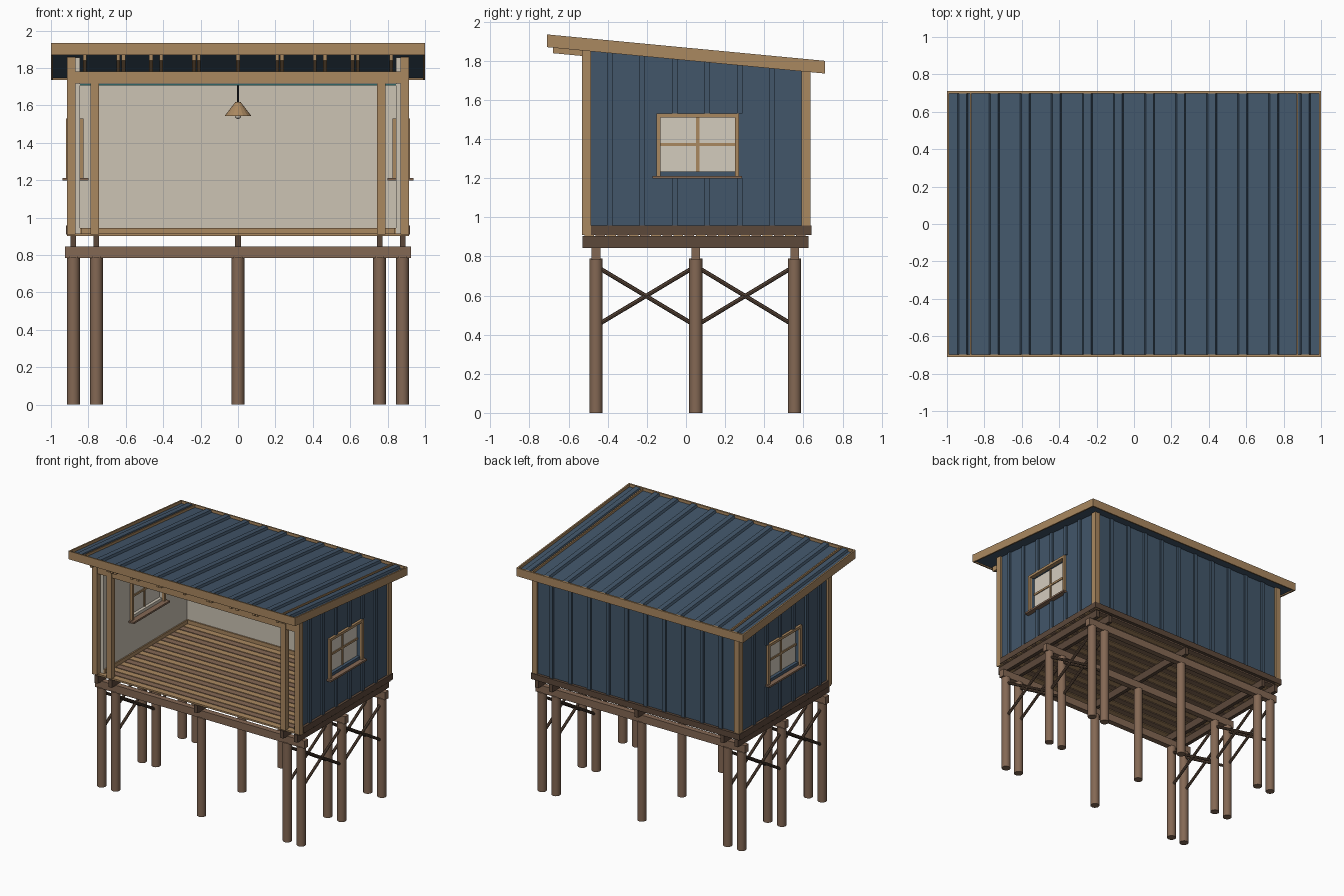
import bpy, bmesh, math
from mathutils import Vector, Matrix

if "Cube" in bpy.data.objects:
    bpy.data.objects.remove(bpy.data.objects["Cube"])


def material(name, rgb):
    lin = [((c / 255 + 0.055) / 1.055) ** 2.4 for c in rgb] + [1]
    m = bpy.data.materials.new(name)
    m.use_nodes = True
    m.diffuse_color = lin
    m.node_tree.nodes["Principled BSDF"].inputs["Base Color"].default_value = lin
    return m


NAVY = material("navy metal", (66, 86, 106))
TAN = material("tan timber", (170, 136, 96))
BROWN = material("brown timber", (132, 104, 84))
DARK = material("dark timber", (92, 72, 58))
BEIGE = material("beige lining", (204, 195, 180))
GLASS = material("pale glass", (212, 204, 190))
TEAL = material("teal ceiling", (80, 160, 160))
BLACK = material("dark cord", (45, 42, 42))

SIDES = (-1, 1)


def roof(y):
    return 1.867 - 0.095 * y


def finish(name, bm, mat):
    bmesh.ops.recalc_face_normals(bm, faces=bm.faces)
    me = bpy.data.meshes.new(name)
    bm.to_mesh(me)
    bm.free()
    me.materials.append(mat)
    ob = bpy.data.objects.new(name, me)
    bpy.context.collection.objects.link(ob)
    return ob


def boxes(name, mat, items, follow=""):
    """Boxes given as x, y, z ranges; 'all' or 'top' measures z from the roof."""
    bm = bmesh.new()
    for x0, x1, y0, y1, z0, z1 in items:
        for v in bmesh.ops.create_cube(bm, size=1)["verts"]:
            top = v.co.z > 0
            y = y1 if v.co.y > 0 else y0
            z = z1 if top else z0
            if follow == "all" or (follow == "top" and top):
                z += roof(y)
            v.co = (x1 if v.co.x > 0 else x0, y, z)
    return finish(name, bm, mat)


def rods(name, mat, items, radius, sides=12):
    bm = bmesh.new()
    for a, b in items:
        a, b = Vector(a), Vector(b)
        turn = (b - a).to_track_quat("Z", "Y").to_matrix().to_4x4()
        bmesh.ops.create_cone(bm, cap_ends=True, segments=sides, radius1=radius,
                              radius2=radius, depth=(b - a).length,
                              matrix=Matrix.Translation((a + b) / 2) @ turn)
    return finish(name, bm, mat)


# Stilts, cross braces and floor framing
columns = [-0.88, -0.757, 0, 0.757, 0.88]
rows = [-0.46, 0.05, 0.555]
stilts = rods("stilts", BROWN, [((x, y, 0), (x, y, 0.79)) for x in columns for y in rows], 0.034)
braces = []
for x in columns:
    if x:
        for y0, y1 in zip(rows, rows[1:]):
            braces += [((x, y0, 0.445), (x, y1, 0.75)), ((x, y0, 0.75), (x, y1, 0.445))]
rods("cross_braces", DARK, braces, 0.011, 8)
boxes("floor_beams", BROWN, [(-0.925, 0.925, y - 0.022, y + 0.022, 0.785, 0.845) for y in rows])
boxes("floor_joists", DARK, [(x - 0.015, x + 0.015, -0.53, 0.625, 0.843, 0.903) for x in columns])

# Floor boards in alternating timber tones
pitch = 1.14 / 20
boards = [(-0.915, 0.915, -0.52 + i * pitch, -0.52 + (i + 1) * pitch - 0.008, 0.902, 0.915)
          for i in range(20)]
boxes("floor_boards_light", TAN, boards[::2])
boxes("floor_boards_dark", BROWN, boards[1::2])

# Side walls, built around the window opening
W0, W1, S0, S1 = -0.13, 0.25, 1.235, 1.51


def side_wall(name, mat, x0, x1):
    low, high = [], []
    for s in SIDES:
        a, b = sorted((s * x0, s * x1))
        low.append((a, b, W0, W1, 0.912, S0))
        high += [(a, b, -0.49, W0, 0.912, -0.058), (a, b, W1, 0.595, 0.912, -0.058),
                 (a, b, W0, W1, S1, -0.058)]
    boxes(name + "_below_window", mat, low)
    boxes(name, mat, high, "top")


side_wall("side_siding", NAVY, 0.872, 0.9)
side_wall("side_lining", BEIGE, 0.845, 0.872)
boxes("back_siding", NAVY, [(-0.88, 0.88, 0.595, 0.62, 0.912, -0.058)], "top")
boxes("back_lining", BEIGE, [(-0.85, 0.85, 0.565, 0.595, 0.912, -0.058)], "top")

# Raised siding ribs
ribs, short = [], []
for s in SIDES:
    for i in range(6):
        y = -0.39 + i * 0.166
        a, b = sorted((s * 0.895, s * 0.914))
        y0, y1 = y - 0.014, y + 0.014
        if W0 - 0.03 < y < W1 + 0.03:
            short.append((a, b, y0, y1, 0.915, 1.2))
            ribs.append((a, b, y0, y1, 1.53, -0.06))
        else:
            ribs.append((a, b, y0, y1, 0.915, -0.06))
spots = [s * (0.083 + i * 0.166) for s in SIDES for i in range(5)]
ribs += [(x - 0.015, x + 0.015, 0.615, 0.634, 0.915, -0.06) for x in spots]
boxes("siding_ribs", NAVY, ribs, "top")
boxes("siding_ribs_below_windows", NAVY, short)

# Corner posts, inner posts, header and skirting
boxes("corner_posts", TAN, [(s * 0.8925 - 0.0225, s * 0.8925 + 0.0225, y, y + 0.046, 0.91, -0.058)
                            for s in SIDES for y in (-0.532, 0.59)], "top")
boxes("inner_posts", TAN, [(s * 0.767 - 0.0225, s * 0.767 + 0.0225, -0.53, -0.486, 0.91, 1.76)
                           for s in SIDES])
boxes("front_header", TAN, [(-0.872, 0.872, -0.525, -0.488, 1.717, 1.78)])
skirt = [(-0.92, 0.92, 0.615, 0.642, 0.91, 0.957)]
base = [(-0.845, 0.845, 0.555, 0.566, 0.915, 0.945)]
for s in SIDES:
    a, b = sorted((s * 0.895, s * 0.92))
    skirt.append((a, b, -0.486, 0.642, 0.91, 0.957))
    a, b = sorted((s * 0.835, s * 0.847))
    base.append((a, b, -0.486, 0.566, 0.915, 0.945))
boxes("outer_skirting", DARK, skirt)
boxes("inner_baseboard", TAN, base)

# Windows with panes, frames, glazing bars and sills
panes, frames, sills = [], [], []
for s in SIDES:
    a, b = sorted((s * 0.869, s * 0.875))
    panes.append((a, b, W0, W1, S0, S1))
    a, b = sorted((s * 0.862, s * 0.882))
    frames += [(a, b, 0.052, 0.068, S0, S1), (a, b, W0, W1, 1.364, 1.38)]
    a, b = sorted((s * 0.825, s * 0.92))
    frames += [(a, b, -0.152, W0 - 0.001, 1.21, 1.53), (a, b, W1 + 0.001, 0.272, 1.21, 1.53),
               (a, b, -0.152, 0.272, S1, 1.53)]
    for x0, x1 in ((0.8, 0.846), (0.895, 0.938)):
        a, b = sorted((s * x0, s * x1))
        sills.append((a, b, -0.17, 0.285, 1.198, 1.212))
boxes("window_panes", GLASS, panes)
boxes("window_frames", TAN, frames)
boxes("window_sills", BROWN, sills)

# Roof sheet, fascia and rafters
boxes("roof_sheet", NAVY, [(-0.99, 0.99, -0.7, 0.7, -0.055, -0.022)], "all")
edge = [(-1, 1, y, y + 0.012, -0.065, 0) for y in (-0.71, 0.698)]
edge += [(x, x + 0.012, -0.7, 0.7, -0.065, 0) for x in (-1, 0.988)]
boxes("roof_fascia", TAN, edge, "all")
rafters = [0] + [s * x for s in SIDES for x in (0.21, 0.235, 0.41, 0.465, 0.612, 0.64, 0.82)]
boxes("rafters", TAN, [(x - 0.01, x + 0.01, -0.68, 0.59, -0.093, -0.05) for x in rafters], "all")
boxes("roof_edge_strips", TAN, [(s * 0.873 - 0.005, s * 0.873 + 0.005, -0.698, 0.698, -0.03, -0.003)
                                for s in SIDES], "all")

# Tapered roof ribs
roof_ribs = boxes("roof_ribs", NAVY, [(x - 0.031, x + 0.031, -0.698, 0.698, -0.03, -0.004)
                                      for x in spots + [-0.915, 0.915]], "all")
centres = spots + [-0.915, 0.915]
for v in roof_ribs.data.vertices:
    if v.co.z > roof(v.co.y) - 0.01:
        c = min(centres, key=lambda x: abs(x - v.co.x))
        v.co.x = c + (v.co.x - c) * 0.65

# Ceiling and hanging lamp
boxes("ceiling", TEAL, [(-0.845, 0.845, -0.486, 0.566, 1.706, 1.714)])
rods("lamp_cord", BLACK, [((0, 0.05, 1.61), (0, 0.05, 1.708))], 0.005, 8)
bm = bmesh.new()
bmesh.ops.create_cone(bm, cap_ends=True, segments=16, radius1=0.072, radius2=0.014,
                      depth=0.075, matrix=Matrix.Translation((0, 0.05, 1.58)))
finish("lamp_shade", bm, TAN)
bm = bmesh.new()
bmesh.ops.create_uvsphere(bm, u_segments=12, v_segments=8, radius=0.018,
                          matrix=Matrix.Translation((0, 0.05, 1.545)))
bulb = finish("lamp_bulb", bm, GLASS)

# Smooth the round parts
for ob in (stilts, bulb):
    bpy.ops.object.select_all(action="DESELECT")
    ob.select_set(True)
    bpy.context.view_layer.objects.active = ob
    bpy.ops.object.shade_smooth_by_angle(angle=math.radians(40))
